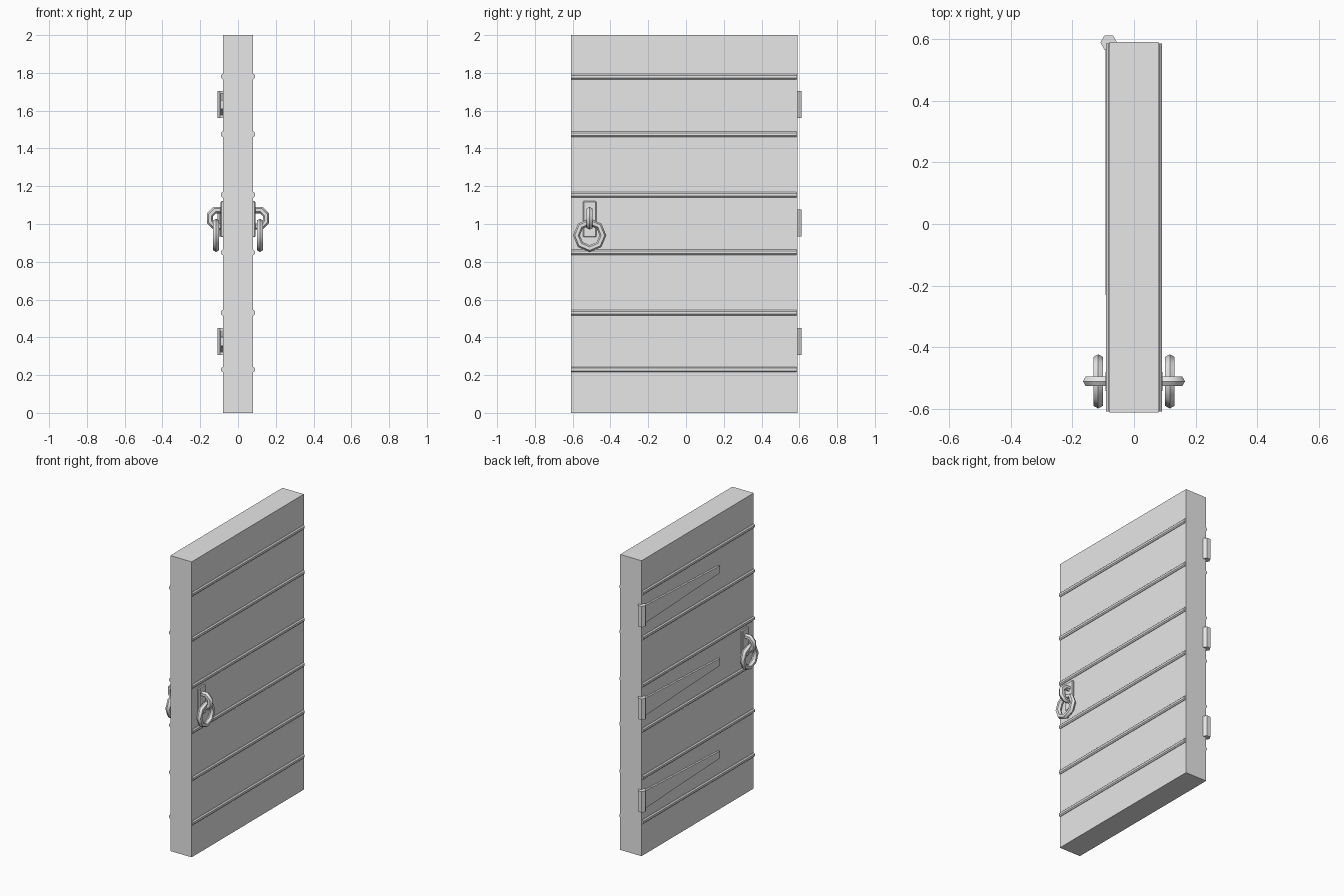
import bpy, bmesh
from math import pi, cos, sin
from mathutils import Matrix, Vector

cube = bpy.data.objects.get("Cube")
if cube:
    bpy.data.objects.remove(cube, do_unlink=True)

grey = bpy.data.materials.new("plain grey")
grey.use_nodes = True
grey.diffuse_color = (0.8, 0.8, 0.8, 1)
grey.node_tree.nodes["Principled BSDF"].inputs["Base Color"].default_value = (0.8, 0.8, 0.8, 1)


def finish(name, bm):
    bmesh.ops.recalc_face_normals(bm, faces=bm.faces)
    mesh = bpy.data.meshes.new(name)
    bm.to_mesh(mesh)
    bm.free()
    mesh.materials.append(grey)
    obj = bpy.data.objects.new(name, mesh)
    bpy.context.collection.objects.link(obj)
    return obj


def prism(name, points, offset):
    """Extrude a flat outline along an offset."""
    bm = bmesh.new()
    face = bm.faces.new([bm.verts.new(p) for p in points])
    new = bmesh.ops.extrude_face_region(bm, geom=[face])["geom"]
    bmesh.ops.translate(bm, vec=offset, verts=[v for v in new if isinstance(v, bmesh.types.BMVert)])
    return finish(name, bm)


def box(name, low, high, bevel=0):
    low, high = Vector(low), Vector(high)
    bm = bmesh.new()
    bmesh.ops.create_cube(bm, size=1)
    bmesh.ops.scale(bm, vec=high - low, verts=bm.verts)
    bmesh.ops.translate(bm, vec=(low + high) / 2, verts=bm.verts)
    if bevel:
        bmesh.ops.bevel(bm, geom=bm.edges[:], offset=bevel, segments=1, affect='EDGES')
    return finish(name, bm)


def ring(name, centre, axis, major, minor, turn, sides=8, tube=6):
    """Faceted ring around the x or y axis."""
    bm = bmesh.new()
    loops = []
    for i in range(sides):
        a = 2 * pi * (i + turn) / sides
        loop = []
        for j in range(tube):
            b = 2 * pi * j / tube
            r, h = major + minor * cos(b), minor * sin(b)
            u, v = r * cos(a), r * sin(a)
            offset = Vector((h, u, v) if axis == 'X' else (u, h, v))
            loop.append(bm.verts.new(Vector(centre) + offset))
        loops.append(loop)
    for i in range(sides):
        p, q = loops[i - 1], loops[i]
        for j in range(tube):
            bm.faces.new((p[j - 1], p[j], q[j], q[j - 1]))
    obj = finish(name, bm)
    bpy.ops.object.select_all(action='DESELECT')
    obj.select_set(True)
    bpy.context.view_layer.objects.active = obj
    bpy.ops.object.shade_smooth_by_angle(angle=0.87)


# Door slab
box("door_slab", (-0.08, -0.61, 0), (0.08, 0.59, 2))

for side, label in ((1, "left"), (-1, "right")):
    # Raised strips with a half-hexagon section
    for n, z in enumerate((0.23, 0.53, 0.85, 1.155, 1.475, 1.78)):
        section = [(0.075, -0.014), (0.083, -0.014), (0.09, -0.007),
                   (0.09, 0.007), (0.083, 0.014), (0.075, 0.014)]
        prism(f"{label}_strip_{n + 1}", [(side * x, -0.608, z + dz) for x, dz in section], (0, 1.193, 0))

    # Handle plate, staple and hanging ring
    ends = sorted((side * 0.075, side * 0.092))
    box(f"{label}_handle_plate", (ends[0], -0.545, 0.93), (ends[1], -0.475, 1.122), bevel=0.005)
    ring(f"{label}_handle_staple", (side * 0.105, -0.51, 1.03), 'Y', 0.047, 0.018, 0.5)
    ring(f"{label}_handle_ring", (side * 0.116, -0.51, 0.94), 'X', 0.07, 0.018, 0)

# Hinges: hexagonal barrel and tapered strap
for n, z in enumerate((0.378, 1.005, 1.632)):
    hexagon = [(-0.082 + 0.027 * cos(k * pi / 3), 0.588 + 0.027 * sin(k * pi / 3), z - 0.071) for k in range(6)]
    prism(f"hinge_barrel_{n + 1}", hexagon, (0, 0, 0.142))
    strap = [(0.59, -0.06), (0.59, 0.06), (-0.23, 0.024), (-0.23, -0.024)]
    prism(f"hinge_strap_{n + 1}", [(-0.075, y, z + dz) for y, dz in strap], (-0.018, 0, 0))
